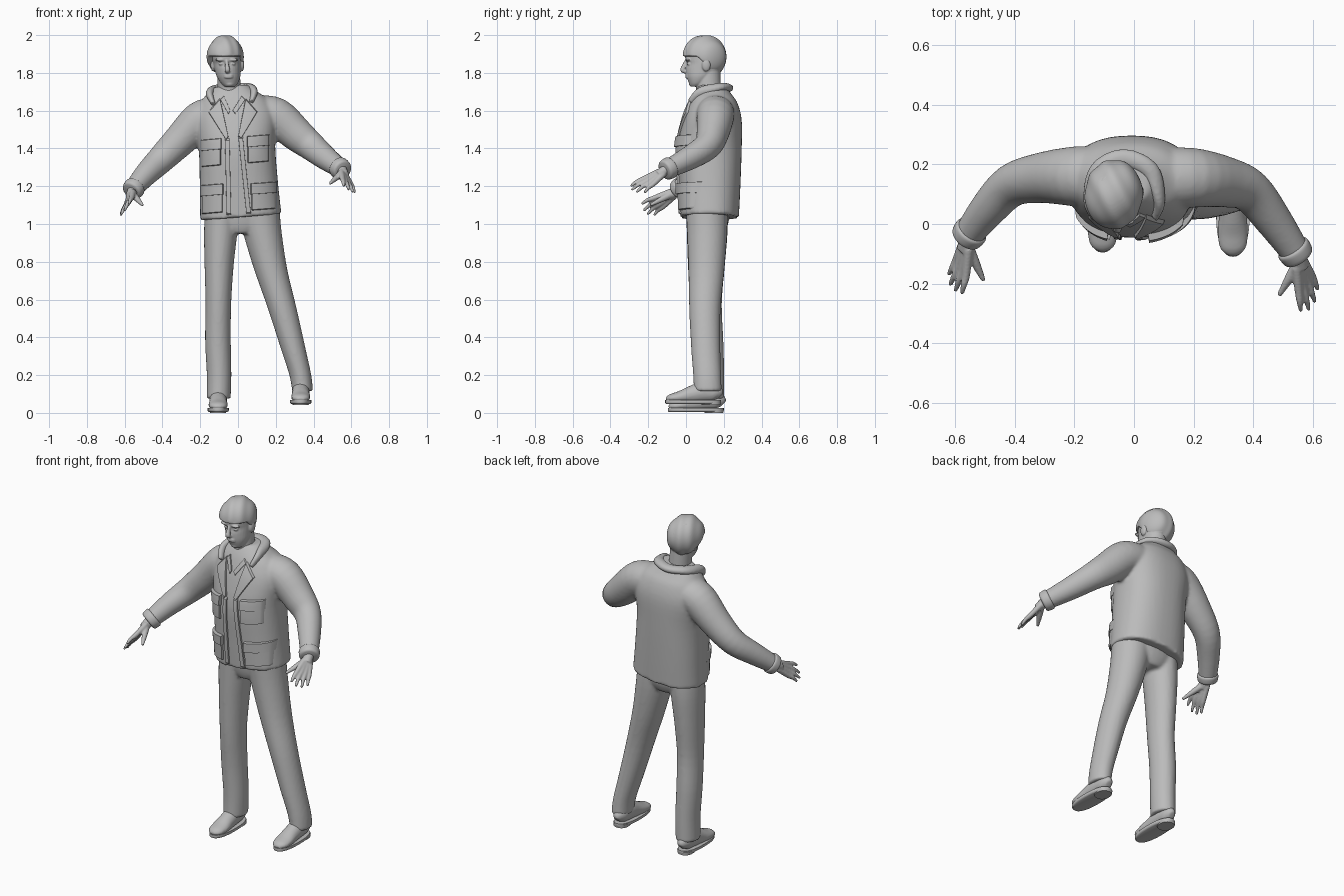
import bpy, bmesh, math
from mathutils import Vector, Matrix
from mathutils.bvhtree import BVHTree

cube = bpy.data.objects.get("Cube")
if cube:
    bpy.data.objects.remove(cube)

grey = bpy.data.materials.new("plain_grey")
grey.use_nodes = True
grey.diffuse_color = (0.5, 0.5, 0.5, 1)
grey.node_tree.nodes["Principled BSDF"].inputs["Base Color"].default_value = (0.5, 0.5, 0.5, 1)


def finish(name, bm, voxel=0, smooth=3):
    """Turn a bmesh into an object; voxel > 0 fuses overlapping pieces."""
    bmesh.ops.recalc_face_normals(bm, faces=bm.faces)
    mesh = bpy.data.meshes.new(name)
    bm.to_mesh(mesh)
    bm.free()
    mesh.materials.append(grey)
    ob = bpy.data.objects.new(name, mesh)
    bpy.context.collection.objects.link(ob)
    if voxel:
        rm = ob.modifiers.new("fuse", 'REMESH')
        rm.mode, rm.voxel_size, rm.use_smooth_shade = 'VOXEL', voxel, True
        sm = ob.modifiers.new("soften", 'SMOOTH')
        sm.factor, sm.iterations = 0.5, smooth
    else:
        bpy.ops.object.select_all(action='DESELECT')
        ob.select_set(True)
        bpy.context.view_layer.objects.active = ob
        bpy.ops.object.shade_smooth_by_angle(angle=math.radians(40))
    return ob


def tube(bm, rings, level=False, power=1.0, seg=32, steps=4):
    """Loft smooth elliptical sections through rings of (x, y, z, a, b)."""
    pts = [Vector(r) for r in rings]
    path = []
    for i in range(len(pts) - 1):
        p0, p1, p2 = pts[max(i - 1, 0)], pts[i], pts[i + 1]
        p3 = pts[min(i + 2, len(pts) - 1)]
        for s in range(steps):
            t = s / steps
            path.append(0.5 * (2 * p1 + (p2 - p0) * t + (2 * p0 - 5 * p1 + 4 * p2 - p3) * t * t
                               + (3 * p1 - p0 - 3 * p2 + p3) * t ** 3))
    path.append(pts[-1])
    whole = (path[-1].xyz - path[0].xyz).normalized()
    ref = Vector((0, 1, 0)) if abs(whole.y) < 0.7 else Vector((0, 0, 1))
    loops = []
    for i, p in enumerate(path):
        tan = path[min(i + 1, len(path) - 1)].xyz - path[max(i - 1, 0)].xyz
        tan = Vector((0, 0, 1)) if level else tan.normalized()
        side = tan.cross(ref).normalized()
        up = side.cross(tan)
        loop = []
        for k in range(seg):
            c, s = math.cos(math.tau * k / seg), math.sin(math.tau * k / seg)
            u = math.copysign(abs(c) ** power, c) * p[3]
            v = math.copysign(abs(s) ** power, s) * p[4]
            loop.append(bm.verts.new(p.xyz + side * u + up * v))
        loops.append(loop)
    for a, b in zip(loops, loops[1:]):
        for k in range(seg):
            bm.faces.new((a[k], a[(k + 1) % seg], b[(k + 1) % seg], b[k]))
    bm.faces.new(loops[0])
    bm.faces.new(loops[-1])


def ball(bm, centre, radii, n=24):
    m = Matrix.Translation(centre) @ Matrix.Diagonal((*radii, 1))
    return bmesh.ops.create_uvsphere(bm, u_segments=n * 2, v_segments=n, radius=1, matrix=m)["verts"]


# Jacket: torso leaning with the hips, fused with both sleeves
bm = bmesh.new()
tube(bm, [(.015, .125, 1.035, .215, .155), (.005, .125, 1.2, .207, .163), (-.005, .125, 1.4, .202, .17),
          (-.01, .14, 1.55, .215, .155), (-.02, .145, 1.64, .185, .128), (-.035, .14, 1.69, .14, .1),
          (-.04, .14, 1.735, .09, .07)], level=True, power=.85, seg=48)
for v in bm.verts:
    v.co.z += .08 * v.co.x
sleeves = {
    "right": [(-.12, .16, 1.58, .09, .1), (-.2, .16, 1.55, .1, .1), (-.31, .155, 1.44, .087, .085),
              (-.41, .13, 1.34, .074, .072), (-.49, .05, 1.26, .062, .062), (-.563, -.045, 1.175, .048, .048)],
    "left": [(.1, .155, 1.59, .09, .1), (.2, .155, 1.57, .1, .1), (.31, .14, 1.475, .09, .085),
             (.39, .11, 1.41, .076, .072), (.47, .01, 1.345, .063, .062), (.553, -.11, 1.285, .048, .048)]}
for rings in sleeves.values():
    tube(bm, rings)
jacket = finish("jacket", bm, .01, 4)
bpy.context.view_layer.update()
surface = BVHTree.FromObject(jacket, bpy.context.evaluated_depsgraph_get())

# Turned sleeve cuffs
for side, rings in sleeves.items():
    a, b = Vector(rings[-2]), Vector(rings[-1])
    bm = bmesh.new()
    tube(bm, [(*a.lerp(b, t).xyz, r, r) for t, r in ((.72, .05), (.78, .058), (.98, .055), (1.04, .046))])
    finish(side + "_cuff", bm)


def patch(name, corners, thick, n=14):
    """Raised cloth panel laid on the jacket front; corners are (x, z)."""
    q = [Vector(c) for c in corners]
    bm = bmesh.new()
    ts = [0, .04] + [.04 + .92 * i / n for i in range(1, n)] + [.96, 1]
    rows = []
    for v in ts:
        row = []
        for u in ts:
            p = q[0].lerp(q[1], u).lerp(q[3].lerp(q[2], u), v)
            hit = surface.ray_cast(Vector((p.x, -1, p.y)), Vector((0, 1, 0)))[0]
            y = hit.y if hit else .1
            y += .006 if u in (0, 1) or v in (0, 1) else -thick
            row.append(bm.verts.new((p.x, y, p.y)))
        rows.append(row)
    for a, b in zip(rows, rows[1:]):
        for k in range(len(ts) - 1):
            bm.faces.new((a[k], a[k + 1], b[k + 1], b[k]))
    finish(name, bm)


# Cargo pockets with flaps
for name, x0, x1, z0, z1 in (("right_chest", -.195, -.09, 1.3, 1.45), ("left_chest", .05, .165, 1.32, 1.47),
                             ("right_hip", -.195, -.08, 1.05, 1.21), ("left_hip", .07, .205, 1.07, 1.22)):
    tilt = .01
    patch(name + "_pocket", [(x0, z0), (x1, z0 + tilt), (x1, z1), (x0, z1 - tilt)], .014)
    patch(name + "_flap", [(x0 - .004, z1 - .065), (x1 + .004, z1 - .055), (x1 + .004, z1 + .005),
                           (x0 - .004, z1 - .005)], .023)

# Front edges, lapels and shirt collar points
patch("right_front_edge", [(-.06, 1.04), (-.035, 1.04), (-.045, 1.46), (-.07, 1.46)], .01)
patch("left_front_edge", [(.045, 1.045), (.07, 1.045), (.025, 1.47), (.0, 1.47)], .01)
patch("right_lapel", [(-.06, 1.44), (-.05, 1.46), (-.095, 1.67), (-.16, 1.595)], .012)
patch("left_lapel", [(.0, 1.46), (.015, 1.45), (.105, 1.595), (.04, 1.67)], .012)
patch("right_shirt_collar", [(-.05, 1.58), (-.04, 1.6), (-.075, 1.68), (-.095, 1.66)], .008)
patch("left_shirt_collar", [(-.03, 1.6), (-.015, 1.58), (.04, 1.66), (.02, 1.68)], .008)

# Folded jacket collar around the neck
bm = bmesh.new()
tube(bm, [(-.13, .025, 1.635, .012, .02), (-.15, .08, 1.69, .02, .026), (-.12, .18, 1.715, .022, .03),
          (-.035, .22, 1.72, .022, .032), (.055, .18, 1.725, .022, .03), (.085, .08, 1.7, .02, .026),
          (.07, .025, 1.645, .012, .02)], seg=16, steps=6)
finish("jacket_collar", bm, .006, 4)

# Trousers: hips fused with both legs
bm = bmesh.new()
tube(bm, [(.015, .115, .95, .1, .085), (.015, .118, 1.0, .175, .105), (.015, .12, 1.1, .19, .12)], level=True)
tube(bm, [(-.085, .11, 1.08, .09, .11), (-.092, .112, .95, .088, .108), (-.1, .108, .78, .077, .098),
          (-.104, .105, .58, .068, .085), (-.106, .118, .38, .068, .08), (-.1, .125, .2, .065, .077),
          (-.102, .125, .075, .063, .077)], level=True)
tube(bm, [(.11, .11, 1.08, .11, .11), (.13, .112, .95, .102, .106), (.173, .108, .76, .088, .095),
          (.235, .1, .55, .076, .083), (.295, .105, .33, .065, .077), (.33, .112, .2, .058, .074),
          (.342, .115, .115, .055, .074)], level=True)
finish("trousers", bm, .01, 3)

# Shoes: sole, heel and upper
for side, x, y, z in (("right", -.105, .052, 0), ("left", .332, .038, .042)):
    bm = bmesh.new()
    tube(bm, [(x, y, z + .006, .05, .144), (x, y, z + .012, .056, .148), (x, y, z + .026, .056, .148)],
         level=True, power=.85)
    tube(bm, [(x, y + .095, z, .042, .05), (x, y + .095, z + .02, .045, .052)], level=True, power=.85)
    finish(side + "_shoe_sole", bm)
    bm = bmesh.new()
    tube(bm, [(x, y + yo, z + zo, a, b) for yo, zo, a, b in (
        (.143, .045, .018, .025), (.12, .062, .038, .045), (.06, .07, .046, .055), (-.01, .055, .047, .046),
        (-.07, .042, .051, .032), (-.12, .035, .043, .022), (-.143, .028, .018, .01))])
    finish(side + "_shoe_upper", bm, .007, 4)

# Hands: palm, four fingers and thumb
hands = {
    "right": ((-.555, -.03, 1.185), (-.58, -.145, 1.115),
              [(-.578, -.235, 1.105), (-.6, -.225, 1.07), (-.618, -.205, 1.05), (-.622, -.17, 1.045)],
              (-.505, -.19, 1.1)),
    "left": ((.545, -.095, 1.295), (.575, -.2, 1.225),
             [(.56, -.292, 1.2), (.587, -.288, 1.18), (.608, -.262, 1.168), (.618, -.22, 1.165)],
             (.487, -.24, 1.215))}
for side, (wrist, palm, tips, thumb) in hands.items():
    wrist, palm, thumb = Vector(wrist), Vector(palm), Vector(thumb)
    tips = [Vector(t) for t in tips]
    spread = tips[0] - tips[3]
    bm = bmesh.new()
    tube(bm, [(*wrist, .028, .028), (*wrist.lerp(palm, .5), .028, .026)], seg=16)
    for i, tip in enumerate(tips):
        knuckle = palm + spread * (.5 - i / 3) * .75
        root = wrist.lerp(palm, .35) + spread * (.5 - i / 3) * .35
        mid = knuckle.lerp(tip, .55) + Vector((0, 0, .006))
        tube(bm, [(*root, .017, .017), (*knuckle, .014, .014), (*mid, .011, .011), (*tip, .007, .007)], seg=12)
    base = wrist.lerp(palm, .3)
    tube(bm, [(*base, .02, .02), (*(base.lerp(thumb, .5)), .016, .016), (*thumb, .008, .008)], seg=12)
    finish(side + "_hand", bm, .005, 4)

# Head and neck with nose, brow, lips and ears
bm = bmesh.new()
tube(bm, [(-.04, .125, 1.6, .065, .065), (-.045, .12, 1.7, .062, .066), (-.052, .115, 1.82, .06, .066)], level=True)
tube(bm, [(-.043, .05, 1.728, .026, .026), (-.045, .062, 1.745, .044, .046), (-.05, .078, 1.78, .062, .075),
          (-.055, .095, 1.82, .07, .096), (-.058, .102, 1.85, .074, .098), (-.062, .102, 1.875, .077, .106),
          (-.066, .102, 1.93, .08, .103), (-.07, .105, 1.98, .05, .06)], level=True)
tube(bm, [(-.061, .006, 1.872, .008, .008), (-.058, -.008, 1.84, .01, .012), (-.056, -.018, 1.815, .015, .013),
          (-.055, -.002, 1.806, .012, .01)], seg=16)
for z, r in ((1.787, .006), (1.777, .007)):
    ball(bm, (-.05, .008, z), (.024, .012, r))
for s in (-1, 1):
    ball(bm, (-.06 + s * .032, .01, 1.869), (.03, .014, .008))
    ball(bm, (-.058 + s * .03, .017, 1.848), (.015, .013, .008))
    ball(bm, (-.056 + s * .077, .107, 1.842), (.012, .023, .034))
ball(bm, (-.044, .035, 1.742), (.024, .02, .015))
finish("head", bm, .004, 3)

# Hair cap, flattened against the hairline: high fringe, low nape
bm = bmesh.new()
for v in ball(bm, (-.068, .099, 1.885), (.097, .117, .115), 32):
    back = min(max((v.co.y - .06) / .1, 0), 1)
    line = 1.888 - .1 * back
    if v.co.z < line:
        v.co.z = line
    else:
        v.co += (v.co - Vector((-.068, .099, 1.885))) * .02 * math.sin(v.co.x * 90 + v.co.y * 50)
finish("hair", bm, .005, 3)
